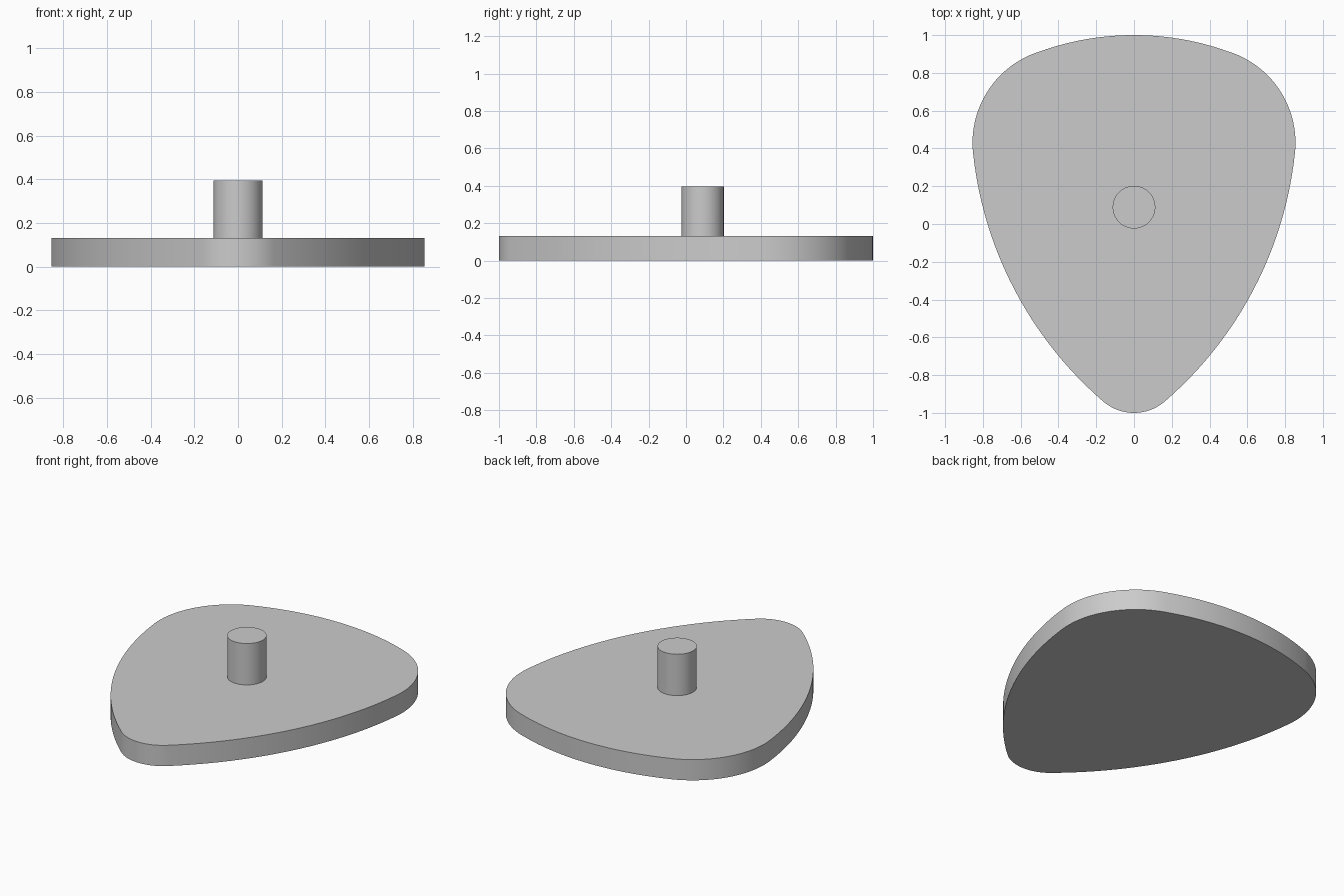
import bpy, bmesh
from math import sin, cos, atan2, radians, pi
from mathutils import Vector

if "Cube" in bpy.data.objects:
    bpy.data.objects.remove(bpy.data.objects["Cube"], do_unlink=True)

grey = bpy.data.materials.new("plain grey")
grey.use_nodes = True
GREY = (0.6, 0.6, 0.6, 1)
grey.diffuse_color = GREY
grey.node_tree.nodes["Principled BSDF"].inputs["Base Color"].default_value = GREY

PLATE_TOP, POST_TOP = 0.132, 0.395


def arc(centre, radius, start, end, steps):
    """Points along an arc, leaving out the last one."""
    angles = [start + (end - start) * i / steps for i in range(steps)]
    return [Vector((centre.x + radius * cos(a), centre.y + radius * sin(a))) for a in angles]


def angle_between(a, b):
    return atan2(b.y - a.y, b.x - a.x)


def extrude_outline(name, points, bottom, top):
    """Closed prism with smooth walls and sharp rims."""
    bm = bmesh.new()
    face = bm.faces.new([bm.verts.new((p.x, p.y, bottom)) for p in points])
    new = bmesh.ops.extrude_face_region(bm, geom=[face], use_keep_orig=True)["geom"]
    moved = [v for v in new if isinstance(v, bmesh.types.BMVert)]
    bmesh.ops.translate(bm, verts=moved, vec=(0, 0, top - bottom))
    bmesh.ops.recalc_face_normals(bm, faces=bm.faces)
    mesh = bpy.data.meshes.new(name)
    bm.to_mesh(mesh)
    bm.free()
    mesh.materials.append(grey)
    obj = bpy.data.objects.new(name, mesh)
    bpy.context.collection.objects.link(obj)
    bpy.ops.object.select_all(action="DESELECT")
    obj.select_set(True)
    bpy.context.view_layer.objects.active = obj
    bpy.ops.object.shade_smooth_by_angle(angle=radians(30))
    return obj


# Rounded triangle: four tangent arcs per half, from back middle to front tip
back, back_r = Vector((0, -0.48)), 1.48
corner, corner_r = Vector((0.349, 0.43)), 0.506
tip, tip_r = Vector((0, -0.75)), 0.25
side_r = 2.02

# Centre of the long side arc that touches both the corner and tip arcs
gap = tip - corner
d1, d2, d = side_r - corner_r, side_r - tip_r, gap.length
along = (d1 * d1 - d2 * d2 + d * d) / (2 * d)
across = (d1 * d1 - along * along) ** 0.5
u = gap.normalized()
side = corner + u * along + Vector((u.y, -u.x)) * across

a_back = angle_between(back, corner)
a_side = angle_between(side, corner)
a_tip = angle_between(side, tip)
half = (arc(back, back_r, pi / 2, a_back, 16)
        + arc(corner, corner_r, a_back, a_side, 24)
        + arc(side, side_r, a_side, a_tip, 24)
        + arc(tip, tip_r, a_tip, -pi / 2, 12))
mirrored = [Vector((-p.x, p.y)) for p in reversed(half[1:])]
outline = half + [Vector((0, -1))] + mirrored

extrude_outline("base_plate", outline, 0, PLATE_TOP)

# Round post standing on the plate
extrude_outline("post", arc(Vector((0, 0.089)), 0.113, 0, 2 * pi, 64), PLATE_TOP, POST_TOP)
